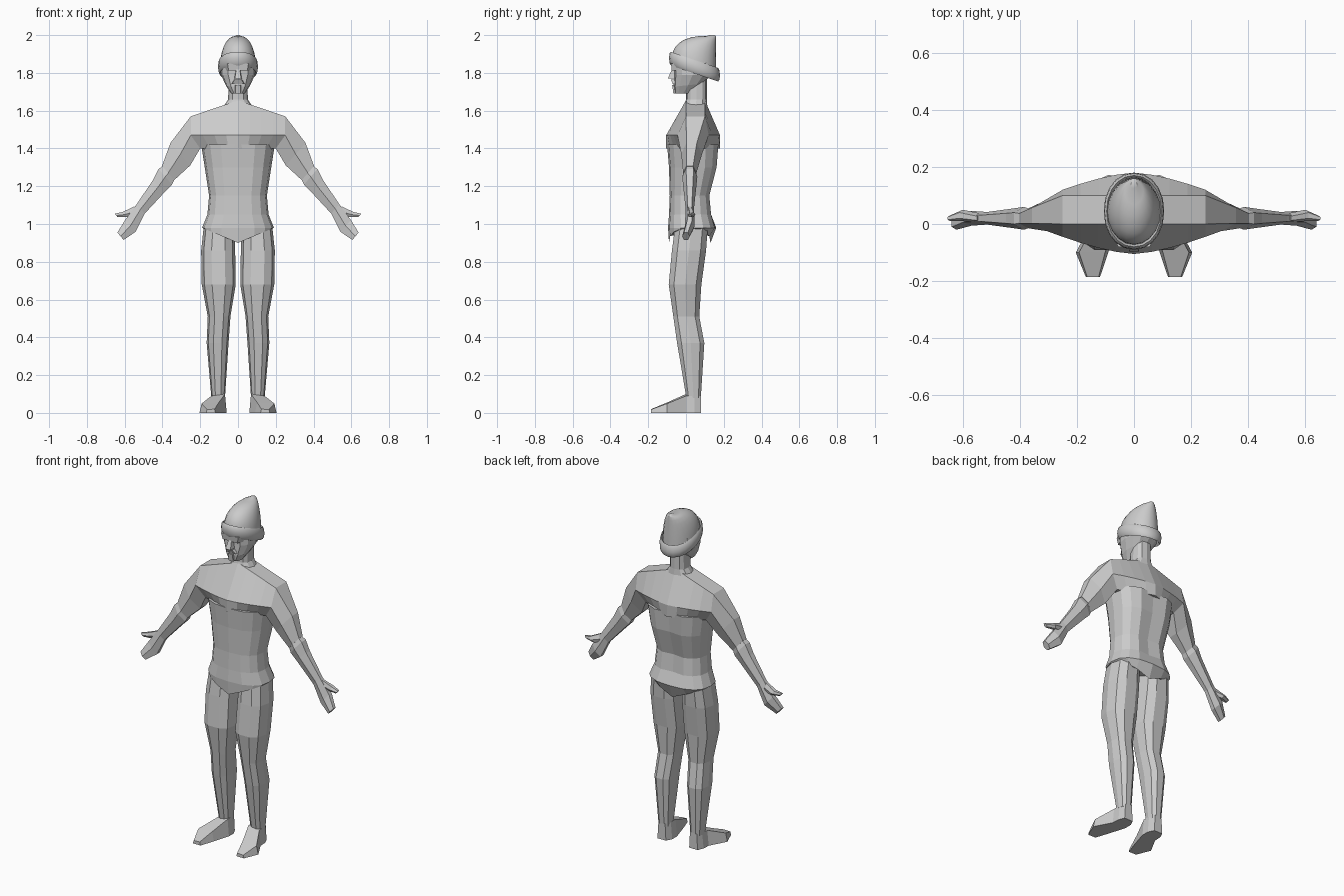
import bpy
import bmesh
from math import sin, cos, pi, copysign, radians
from mathutils import Vector

if "Cube" in bpy.data.objects:
    bpy.data.objects.remove(bpy.data.objects["Cube"])

tone = (0.6, 0.6, 0.6, 1)
grey = bpy.data.materials.new("plain grey")
grey.use_nodes = True
grey.diffuse_color = tone
grey.node_tree.nodes["Principled BSDF"].inputs["Base Color"].default_value = tone


def loft(name, rings, closed=False, smooth=False):
    """Skin a list of equal rings; closed joins the last ring to the first."""
    bm = bmesh.new()
    loops = [[bm.verts.new(point) for point in ring] for ring in rings]
    if closed:
        loops.append(loops[0])
    else:
        bm.faces.new(loops[0])
        bm.faces.new(loops[-1])
    for lower, upper in zip(loops, loops[1:]):
        for i in range(len(lower)):
            bm.faces.new((lower[i - 1], lower[i], upper[i], upper[i - 1]))
    bmesh.ops.recalc_face_normals(bm, faces=bm.faces)
    mesh = bpy.data.meshes.new(name)
    bm.to_mesh(mesh)
    bm.free()
    mesh.materials.append(grey)
    part = bpy.data.objects.new(name, mesh)
    bpy.context.collection.objects.link(part)
    if smooth:
        bpy.ops.object.select_all(action="DESELECT")
        bpy.context.view_layer.objects.active = part
        part.select_set(True)
        bpy.ops.object.shade_smooth_by_angle(angle=radians(40))


def loft_pair(name, rings):
    """Build a part on the left and its mirror image on the right."""
    for side, label in ((1, "left_"), (-1, "right_")):
        loft(label + name, [[Vector((side * x, y, z)) for x, y, z in ring] for ring in rings])


def oval(z, half, front, back, x=0, sides=12, power=0.8, tilt=0):
    """Level ring; power below one is boxier, tilt lowers the back."""
    middle, depth = (front + back) / 2, (back - front) / 2

    def bulge(value):
        return copysign(abs(value) ** power, value)

    ring = []
    for i in range(sides):
        angle = 2 * pi * i / sides
        away = depth * bulge(sin(angle))
        ring.append(Vector((x + half * bulge(cos(angle)), middle + away, z - tilt * away)))
    return ring


def hexagon(top, middle, bottom):
    """Six-sided slice from three (x, z, front, back) levels."""
    levels = (top, middle, bottom)
    fronts = [(x, front, z) for x, z, front, back in levels]
    backs = [(x, back, z) for x, z, front, back in levels]
    return fronts + backs[::-1]


def arm_slice(x, z, half, depth, y=0.02):
    """Slice across the sloping arm."""
    dx, dz = half * 0.65, half * 0.75
    narrow = (y - depth / 2, y + depth / 2)
    return hexagon((x + dx, z + dz, *narrow), (x, z, y - depth, y + depth),
                   (x - dx, z - dz, *narrow))


def shoulder_slice(t):
    """Slice of the chest and shoulder, t running from spine to shoulder tip."""
    taper = 0.06 * t ** 1.5
    front, back = taper - 0.105, 0.18 - taper
    x = t / 4
    return hexagon((x, 1.655 - 0.085 * t, 0, 0.1), (x, 1.47, front, back),
                   (x * 0.8, 1.4, front * (1 - t / 2), back * (1 - t / 5)))


def box_slice(y, x, half, height):
    """Upright four-sided slice of a foot, standing on the ground."""
    return [(x - half, y, 0), (x + half, y, 0),
            (x + half * 0.8, y, height * 0.9), (x - half * 0.8, y, height)]


def wedge(name, low, high):
    """Face detail between two (height, half width, front) slices."""
    inner = -0.02
    loft(name, [[(-half, inner, z), (half, inner, z), (half * 0.7, front, z),
                 (-half * 0.7, front, z)] for z, half, front in (low, high)])


# Trunk from hem to chest, with a V-shaped hem and a shallow spine groove
hem = oval(0.9, 0.185, -0.09, 0.13, sides=16)
for point in hem:
    point.z += abs(point.x) * 0.42
hip = oval(0.98, 0.19, -0.095, 0.16, sides=16)
belly = oval(1.05, 0.162, -0.09, 0.14, sides=16)
waist = oval(1.15, 0.153, -0.086, 0.13, sides=16)
ribs = oval(1.3, 0.176, -0.09, 0.17, sides=16)
chest = oval(1.42, 0.195, -0.1, 0.18, sides=16)
for ring in (belly, waist, ribs, chest):
    ring[4].y -= 0.015
loft("trunk", [hem, hip, belly, waist, ribs, chest])

# Shoulders run out into the upper arms and stop at a cuff
sleeve = [shoulder_slice(t / 4) for t in range(5)]
sleeve.append(arm_slice(0.305, 1.37, 0.08, 0.055, y=0.03))
sleeve.append(arm_slice(0.37, 1.27, 0.05, 0.035))
loft_pair("shoulder_and_arm", sleeve)

# Forearms, flat hands and thumbs
wrist = arm_slice(0.515, 1.08, 0.033, 0.022)
loft_pair("forearm", [arm_slice(0.36, 1.28, 0.045, 0.03), arm_slice(0.385, 1.25, 0.055, 0.04),
                      arm_slice(0.42, 1.2, 0.045, 0.035), wrist])
loft_pair("hand", [wrist, arm_slice(0.57, 0.99, 0.042, 0.026), arm_slice(0.622, 0.935, 0.026, 0.02, y=0)])
loft_pair("thumb", [arm_slice(0.53, 1.07, 0.03, 0.015), arm_slice(0.6, 1.05, 0.018, 0.02, y=0.03),
                    arm_slice(0.645, 1.045, 0.012, 0.01)])

# Legs: ankle, calf, knee, thigh and hip
ankle = oval(0.08, 0.036, 0, 0.08, x=0.105, sides=10)
calf = oval(0.37, 0.058, -0.05, 0.1, x=0.108, sides=10)
knee = oval(0.51, 0.06, -0.07, 0.073, x=0.1, sides=10)
thigh = oval(0.68, 0.09, -0.095, 0.085, x=0.102, sides=10)
groin = oval(0.86, 0.09, -0.078, 0.11, x=0.105, sides=10)
loft_pair("leg", [ankle, calf, knee, thigh, groin, oval(1, 0.08, -0.06, 0.12, x=0.1, sides=10)])

# Feet splay outward
loft_pair("foot", [box_slice(0.08, 0.105, 0.028, 0.1), box_slice(0.045, 0.104, 0.044, 0.1),
                   box_slice(0, 0.105, 0.045, 0.1), box_slice(-0.1, 0.147, 0.057, 0.055),
                   box_slice(-0.185, 0.144, 0.025, 0.02)])

# Neck with a sloping collar
collar = oval(1.6, 0.09, -0.015, 0.115)
loft("neck", [collar, oval(1.66, 0.052, 0, 0.11), oval(1.78, 0.05, 0, 0.11)])

# Head narrows to the jaw; the back of the skull rises above the neck
jaw = oval(1.69, 0.036, -0.06, 0.03)
mouth = oval(1.735, 0.065, -0.066, 0.09, tilt=-0.1)
cheeks = oval(1.79, 0.09, -0.064, 0.135)
loft("head", [jaw, mouth, cheeks, oval(1.87, 0.09, -0.065, 0.15, tilt=0.2)])

wedge("nose", (1.77, 0.024, -0.096), (1.825, 0.012, -0.072))
wedge("moustache", (1.742, 0.045, -0.07), (1.765, 0.025, -0.08))
wedge("chin", (1.69, 0.02, -0.067), (1.735, 0.02, -0.073))
wedge("brow", (1.812, 0.07, -0.075), (1.85, 0.08, -0.08))

# Knitted hat: a padded brim band sloping down to the back
lean = 0.34
brim = []
for i in range(8):
    angle = 2 * pi * i / 8
    swell = 0.01 * cos(angle)
    brim.append(oval(1.833 + 0.036 * sin(angle), 0.096 + swell, -0.08 - swell, 0.17 + swell,
                     sides=20, power=0.95, tilt=lean))
loft("hat_brim", brim, closed=True, smooth=True)

# Crown swept back into a soft tip
crown = []
for i in range(8):
    angle = pi / 2 * i / 7
    shrink = cos(angle)
    crown.append(oval(1.835 + 0.16 * sin(angle), 0.015 + 0.08 * shrink, 0.11 - 0.185 * shrink, 0.16,
                      sides=20, power=1, tilt=lean * shrink))
crown.append(oval(2, 0.01, 0.125, 0.15, sides=20))
loft("hat_crown", crown, smooth=True)
